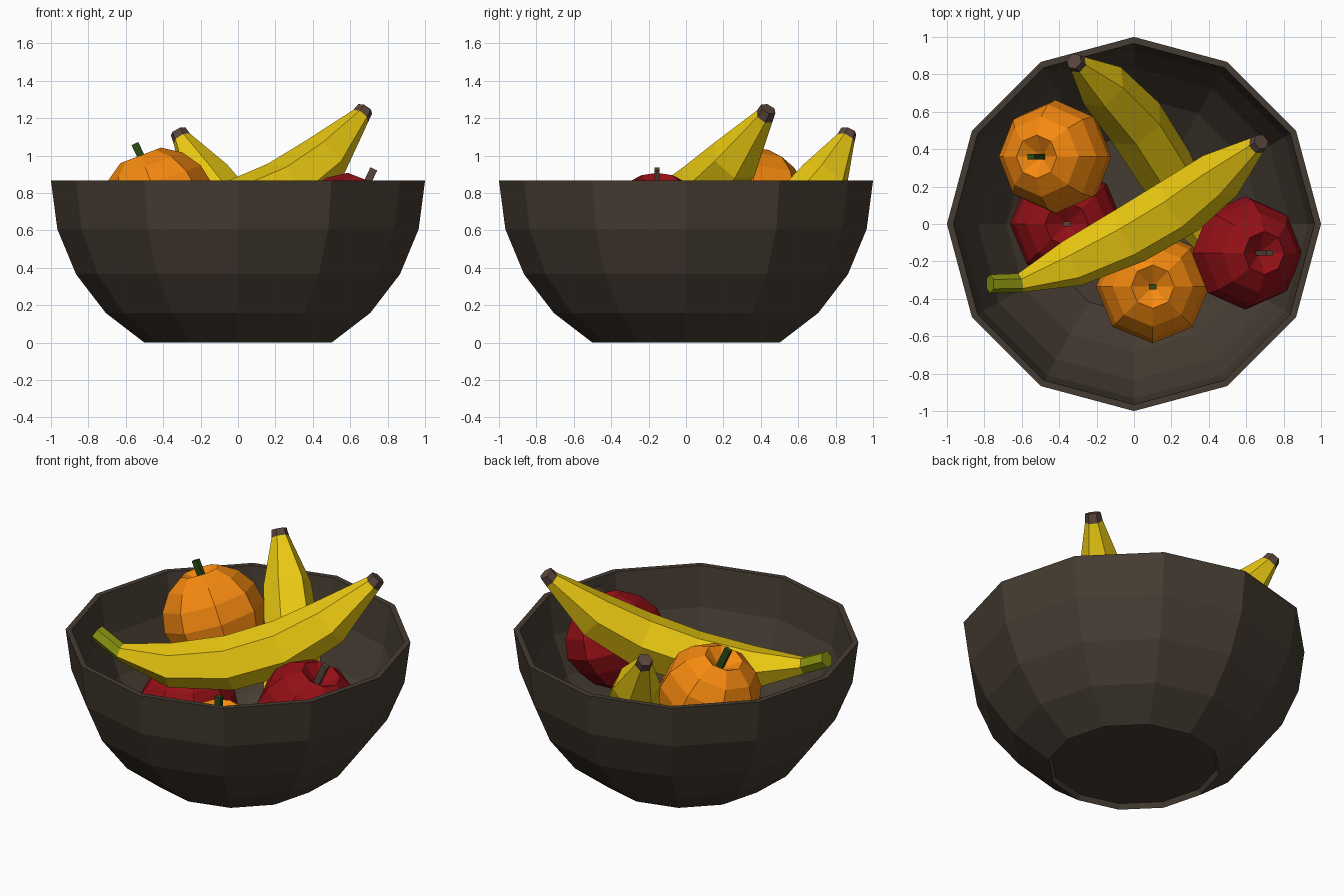
import bpy, bmesh
from math import sin, cos, pi, radians
from mathutils import Vector, Matrix

if "Cube" in bpy.data.objects:
    bpy.data.objects.remove(bpy.data.objects["Cube"])


def material(name, rgb):
    m = bpy.data.materials.new(name)
    m.diffuse_color = (*rgb, 1)
    m.use_nodes = True
    m.node_tree.nodes["Principled BSDF"].inputs["Base Color"].default_value = m.diffuse_color
    return m


WOOD = material("dark_wood", (0.06, 0.045, 0.032))
ORANGE = material("orange_peel", (0.92, 0.25, 0.005))
RED = material("apple_red", (0.29, 0.005, 0.008))
YELLOW = material("banana_yellow", (0.85, 0.6, 0.006))
LIME = material("banana_green", (0.26, 0.3, 0.005))
GREEN = material("leaf_green", (0.025, 0.07, 0.007))
BROWN = material("stem_brown", (0.1, 0.06, 0.045))


def finish(bm, name, mats, matrix=None):
    bmesh.ops.recalc_face_normals(bm, faces=bm.faces)
    me = bpy.data.meshes.new(name)
    bm.to_mesh(me)
    bm.free()
    for m in mats:
        me.materials.append(m)
    ob = bpy.data.objects.new(name, me)
    bpy.context.collection.objects.link(ob)
    if matrix:
        ob.matrix_world = matrix
    return ob


def skin(bm, rings, mat_of=lambda i: 0):
    """Bridge successive rings of vertices with quads."""
    for i, (a, b) in enumerate(zip(rings, rings[1:])):
        n = len(a)
        for k in range(n):
            f = bm.faces.new((a[k], a[(k + 1) % n], b[(k + 1) % n], b[k]))
            f.material_index = mat_of(i)


def circle(bm, r, z, n):
    return [bm.verts.new((r * cos(2 * pi * k / n), r * sin(2 * pi * k / n), z)) for k in range(n)]


# bowl: lower part of a 12-sided sphere with a thin wall and a recessed floor
def bowl():
    bm = bmesh.new()
    top = sin(radians(60))
    outer = [(cos(radians(a)), top - sin(radians(a))) for a in (60, 45, 30, 15, 0)]
    inner = [(0.965 * r, top - 0.965 * (top - z)) for r, z in reversed(outer)]
    rings = [circle(bm, r, z, 12) for r, z in outer + inner]
    skin(bm, rings + rings[:1])
    bm.faces.new(rings[-1])
    return finish(bm, "bowl", [WOOD])


# round fruit: 8-sided ball with sunken poles and a small square stem
def fruit(name, loc, tilt, skin_mat, stem_mat, taper=1.0, turn=0):
    mat = (Matrix.Translation(loc) @ Matrix.Rotation(radians(tilt), 4, 'Y')
           @ Matrix.Rotation(radians(turn), 4, 'Z'))
    bm = bmesh.new()
    R = 0.303
    rings = []
    for i in range(1, 8):
        a = pi * i / 8
        low = i > 4
        rings.append(circle(bm, R * sin(a) * (taper if low else 1),
                            R * cos(a) * (0.9 if low else 1), 8))
    skin(bm, rings)
    for ring, z in ((rings[0], 0.2), (rings[-1], -0.22)):
        pole = bm.verts.new((0, 0, z))
        for k in range(8):
            bm.faces.new((ring[k], ring[(k + 1) % 8], pole))
    finish(bm, name, [skin_mat], mat)

    bm = bmesh.new()
    bmesh.ops.create_cube(bm, size=1, matrix=Matrix.Translation((0, 0, 0.265))
                          @ Matrix.Rotation(radians(tilt * 0.2), 4, 'Y')
                          @ Matrix.Diagonal((0.04, 0.028, 0.17, 1)))
    finish(bm, name + "_stem", [stem_mat], mat)


# banana: six-sided tube swept along a path, green stalk first and dark tip last
def banana(name, path, radii):
    pts = [Vector(p) for p in path]
    n = len(pts)
    chord = pts[-1] - pts[0]
    side = chord.cross(pts[n // 2] - pts[0]).normalized()
    bm = bmesh.new()
    rings = []
    for i, (p, r) in enumerate(zip(pts, radii)):
        t = (pts[min(i + 1, n - 1)] - pts[max(i - 1, 0)]).normalized()
        u = t.cross(side).normalized()
        v = t.cross(u)
        rings.append([bm.verts.new(p + r * (cos(k * pi / 3) * u + sin(k * pi / 3) * v))
                      for k in range(6)])
    skin(bm, rings, lambda i: 1 if i == 0 else 2 if i == n - 2 else 0)
    bm.faces.new(rings[0]).material_index = 1
    bm.faces.new(rings[-1]).material_index = 2
    return finish(bm, name, [YELLOW, LIME, BROWN])


bowl()

fruit("lower_orange", (0.1, -0.335, 0.285), 0, ORANGE, GREEN)
fruit("upper_orange", (-0.42, 0.36, 0.74), -21, ORANGE, GREEN)
fruit("lower_apple", (-0.36, 0.0, 0.285), 0, RED, BROWN, 0.92)
fruit("upper_apple", (0.595, -0.155, 0.605), 21, RED, BROWN, 0.92)

RADII = (0.05, 0.052, 0.13, 0.16, 0.165, 0.14, 0.052, 0.045)
banana("upper_banana",
       [(-0.77, -0.32, 0.80), (-0.61, -0.315, 0.72), (-0.33, -0.21, 0.67), (-0.02, -0.06, 0.71),
        (0.25, 0.1, 0.82), (0.46, 0.26, 0.98), (0.655, 0.42, 1.21), (0.68, 0.44, 1.25)], RADII)
banana("lower_banana",
       [(0.46, -0.27, 0.31), (0.38, -0.12, 0.25), (0.29, 0.07, 0.27), (0.17, 0.29, 0.41),
        (0.01, 0.54, 0.62), (-0.17, 0.74, 0.87), (-0.3, 0.855, 1.09), (-0.32, 0.87, 1.13)], RADII)
